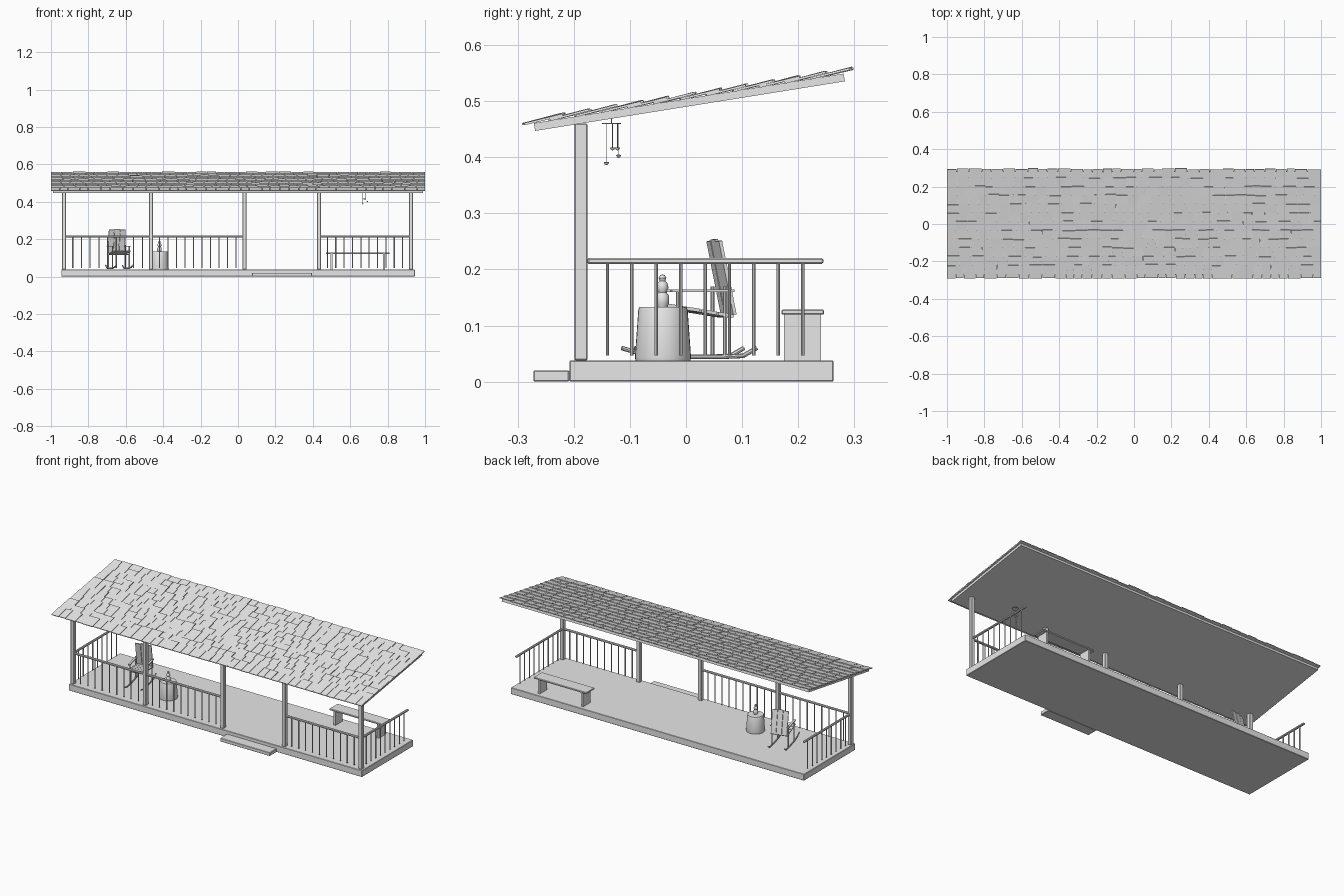
import bpy, bmesh, math, random
from mathutils import Matrix, Vector

random.seed(4)
if "Cube" in bpy.data.objects:
    bpy.data.objects.remove(bpy.data.objects["Cube"], do_unlink=True)

grey = bpy.data.materials.new("plain_grey")
grey.use_nodes = True
grey.diffuse_color = (0.8, 0.8, 0.8, 1)
grey.node_tree.nodes["Principled BSDF"].inputs["Base Color"].default_value = grey.diffuse_color


def finish(name, bm, matrix=Matrix(), smooth=False):
    bmesh.ops.recalc_face_normals(bm, faces=bm.faces)
    mesh = bpy.data.meshes.new(name)
    bm.to_mesh(mesh)
    bm.free()
    mesh.materials.append(grey)
    obj = bpy.data.objects.new(name, mesh)
    obj.matrix_world = matrix
    bpy.context.collection.objects.link(obj)
    if smooth:
        bpy.ops.object.select_all(action='DESELECT')
        obj.select_set(True)
        bpy.context.view_layer.objects.active = obj
        bpy.ops.object.shade_smooth_by_angle(angle=math.radians(40))
    return obj


def box(name, center, size, tilt=0, bevel=0, parent=Matrix()):
    """Box tilted about the x axis, with optional softened edges."""
    bm = bmesh.new()
    bmesh.ops.create_cube(bm, size=1, matrix=Matrix.Diagonal((*size, 1)))
    if bevel:
        bmesh.ops.bevel(bm, geom=bm.edges[:], offset=bevel, segments=1, affect='EDGES')
    return finish(name, bm, parent @ Matrix.Translation(center) @ Matrix.Rotation(tilt, 4, 'X'))


def rod(name, start, end, radius, sides=8, parent=Matrix()):
    a, b = Vector(start), Vector(end)
    bm = bmesh.new()
    bmesh.ops.create_cone(bm, cap_ends=True, segments=sides, radius1=radius, radius2=radius, depth=(b - a).length)
    turn = (b - a).to_track_quat('Z', 'Y').to_matrix().to_4x4()
    return finish(name, bm, parent @ Matrix.Translation((a + b) / 2) @ turn, True)


def lathe(name, profile, place, sides=24):
    bm = bmesh.new()
    verts = [bm.verts.new((r, 0, z)) for r, z in profile]
    edges = [bm.edges.new(pair) for pair in zip(verts, verts[1:])]
    bmesh.ops.spin(bm, geom=verts + edges, axis=(0, 0, 1), cent=(0, 0, 0),
                   angle=math.tau, steps=sides)
    bmesh.ops.remove_doubles(bm, verts=bm.verts, dist=0.00005)
    return finish(name, bm, Matrix.Translation(place), True)


# Deck and entry step
box("deck", (0, 0.0275, 0.019), (1.89, 0.471, 0.038), bevel=0.002)
box("front_step", (0.235, -0.24, 0.01), (0.32, 0.064, 0.02), bevel=0.002)

# Posts along the front
posts = [-0.93, -0.465, 0.035, 0.433, 0.925]
POST_Y = -0.187
for x in posts:
    box("porch_post", (x, POST_Y, 0.249), (0.022, 0.023, 0.422), bevel=0.002)

# Railings with round balusters
def railing(name, start, end, count, first, step):
    a, b = Vector((*start, 0.215)), Vector((*end, 0.215))
    along = (b - a).normalized()
    size = [0.013 + abs(c) * ((b - a).length - 0.013) for c in along[:2]]
    box(name + "_handrail", (a + b) / 2, (*size, 0.011), bevel=0.003)
    for i in range(count):
        p = a + along * (first + step * i)
        rod(name + "_baluster", (p.x, p.y, 0.047), (p.x, p.y, 0.212), 0.003)


for left, right, count in ((posts[0], posts[1], 9), (posts[1], posts[2], 10), (posts[3], posts[4], 10)):
    gap = (right - left) / (count + 1)
    railing("front_railing", (left, POST_Y), (right, POST_Y), count, gap, gap)
for x in (posts[0], posts[4]):
    railing("side_railing", (x, -0.176), (x, 0.245), 9, 0.036, 0.0435)

# Roof panel and overlapping shingles
box("roof_panel", (0, 0.006, 0.498), (1.98, 0.559, 0.014), tilt=math.atan(0.16))
bm = bmesh.new()
for row in range(12):
    x = -1.0
    while x < 0.999:
        width = random.uniform(0.04, 0.072)
        if 1.0 - x - width < 0.03:
            width = 1.0 - x
        length = 0.073 + random.uniform(-0.003, 0.003)
        tilt = Matrix.Rotation(math.radians(14 + random.uniform(-0.8, 0.8)), 4, 'X')
        start = Vector((x + width / 2, -0.292 + 0.0467 * row, 0.459 + 0.0074 * row))
        start.y += random.uniform(0, 0.004)
        bmesh.ops.create_cube(bm, size=1, matrix=Matrix.Translation(start) @ tilt
                              @ Matrix.Translation((0, length / 2, 0))
                              @ Matrix.Diagonal((width - 0.0025, length, 0.004, 1)))
        x += width
finish("roof_shingles", bm)

# Bench at the back
box("bench_seat", (0.64, 0.208, 0.124), (0.34, 0.076, 0.009), bevel=0.002)
for x in (0.5, 0.78):
    box("bench_leg", (x, 0.208, 0.079), (0.012, 0.066, 0.082))

# Barrel table with a small stacked bottle
lathe("barrel", [(0, 0), (0.049, 0), (0.05, 0.005), (0.044, 0.09), (0.042, 0.095), (0, 0.095)],
      (-0.42, -0.041, 0.038), 32)
lathe("bottle", [(0, 0), (0.009, 0), (0.012, 0.008), (0.012, 0.02), (0.007, 0.026), (0.011, 0.034),
                 (0.009, 0.042), (0.005, 0.046), (0.007, 0.052), (0.004, 0.057), (0, 0.058)],
      (-0.42, -0.042, 0.133), 16)

# Rocking chair, turned a little towards the barrel
chair = Matrix.Translation((-0.635, 0.008, 0)) @ Matrix.Rotation(0.25, 4, 'Z')
rocker_path = [(-0.115, 0.06), (-0.08, 0.05), (-0.03, 0.044), (0.04, 0.044), (0.085, 0.046), (0.11, 0.06)]
for side in (-1, 1):
    x = side * 0.046
    for a, b in zip(rocker_path, rocker_path[1:]):
        rod("chair_rocker", (x, *a), (x, *b), 0.004, parent=chair)
    rod("chair_front_leg", (x, -0.035, 0.045), (x, -0.035, 0.16), 0.0035, parent=chair)
    rod("chair_back_leg", (x, 0.052, 0.045), (x, 0.052, 0.17), 0.0035, parent=chair)
    box("chair_armrest", (x, 0.01, 0.162), (0.012, 0.115, 0.005), parent=chair)
for y in (-0.035, 0.052):
    rod("chair_crossbar", (-0.046, y, 0.118), (0.046, y, 0.118), 0.003, parent=chair)
for i in (-1, 0, 1):
    box("chair_back_slat", (i * 0.031, 0.057, 0.185 + 0.003 * (i == 0)), (0.029, 0.006, 0.134),
        tilt=0.2, parent=chair)
for i in range(4):
    box("chair_seat_slat", (0, -0.04 + 0.031 * i, 0.134 - 0.005 * i), (0.096, 0.028, 0.006),
        tilt=-0.15, parent=chair)

# Wind chime hanging under the roof
chime_x, chime_y = 0.68, -0.133
rod("chime_hook", (chime_x, chime_y, 0.46), (chime_x, chime_y, 0.475), 0.0008)
rod("chime_disc", (chime_x, chime_y, 0.459), (chime_x, chime_y, 0.461), 0.017, 16)
for dx, dy, z in ((-0.013, -0.009, 0.389), (0, 0.002, 0.415), (0.012, 0.013, 0.402), (-0.006, 0.011, 0.415)):
    x, y = chime_x + dx, chime_y + dy
    rod("chime_string", (x, y, z), (x, y, 0.46), 0.0006, 6)
    lathe("chime_bell", [(0, -0.003), (0.003, -0.002), (0.005, 0.002), (0, 0.003)], (x, y, z), 10)
